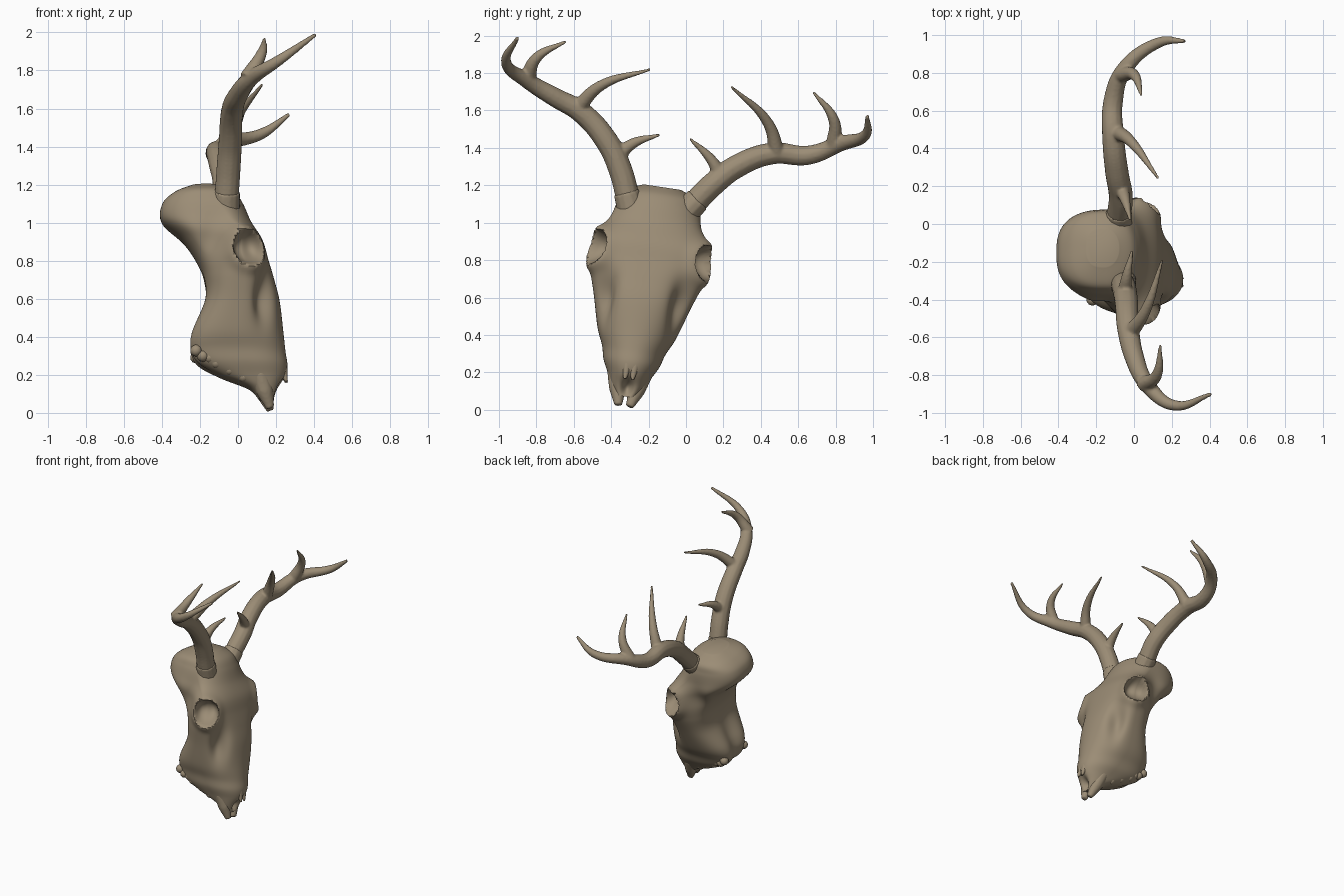
import bpy
import bmesh
import math
from mathutils import Vector

default_cube = bpy.data.objects.get("Cube")
if default_cube:
    bpy.data.objects.remove(default_cube, do_unlink=True)

bone = bpy.data.materials.new("weathered bone")
bone.use_nodes = True
colour = (0.33, 0.265, 0.18, 1)
bone.diffuse_color = colour
bone.node_tree.nodes["Principled BSDF"].inputs["Base Color"].default_value = colour

SIDES = {"right": -1, "left": 1}


def centi(x, y, z):
    """Point given in hundredths of a unit."""
    return Vector((x, y, z)) / 100


def lean(point):
    """Set a point of the upright, symmetric skull into its leaning pose."""
    return Vector((point.x, point.y + 0.175 * point.z - 0.335, point.z - 0.15 * point.y))


def select_only(obj):
    bpy.ops.object.select_all(action="DESELECT")
    obj.select_set(True)
    bpy.context.view_layer.objects.active = obj


def finish(obj):
    """Give an object the bone material and smooth shading."""
    obj.data.materials.clear()
    obj.data.materials.append(bone)
    select_only(obj)
    bpy.ops.object.shade_smooth_by_angle(angle=math.radians(50))


def mesh_object(name, bm):
    bmesh.ops.recalc_face_normals(bm, faces=bm.faces[:])
    mesh = bpy.data.meshes.new(name)
    bm.to_mesh(mesh)
    bm.free()
    obj = bpy.data.objects.new(name, mesh)
    bpy.context.collection.objects.link(obj)
    finish(obj)


def branches(name, *stems):
    """Tapered stems (points, radius, tip radius, taper) grown into one body."""
    curve = bpy.data.curves.new(name, "CURVE")
    curve.dimensions = "3D"
    curve.bevel_depth = 1
    curve.bevel_resolution = 4
    curve.resolution_u = 8
    curve.use_fill_caps = True
    for points, radius, tip, taper in stems:
        spline = curve.splines.new("BEZIER")
        last = len(points) - 1
        spline.bezier_points.add(last)
        for i, (knot, point) in enumerate(zip(spline.bezier_points, points)):
            knot.co = point
            knot.radius = tip + (radius - tip) * (1 - (i / last) ** taper)
            knot.handle_left_type = knot.handle_right_type = "AUTO"
    obj = bpy.data.objects.new(name, curve)
    bpy.context.collection.objects.link(obj)
    select_only(obj)
    bpy.ops.object.convert(target="MESH")
    obj = bpy.context.view_layer.objects.active
    blend = obj.modifiers.new("blend joints", "REMESH")
    blend.mode = "VOXEL"
    blend.voxel_size = 0.008
    relax = obj.modifiers.new("relax", "SMOOTH")
    relax.iterations = 4
    bpy.ops.object.convert(target="MESH")
    finish(bpy.context.view_layer.objects.active)


def smooth_steps(rows, steps):
    """Smooth in-between rows passing through the given rows."""
    result = []
    for i in range(len(rows) - 1):
        before, start = rows[max(i - 1, 0)], rows[i]
        end, after = rows[i + 1], rows[min(i + 2, len(rows) - 1)]
        for k in range(steps):
            t = k / steps
            row = []
            for a, b, c, d in zip(before, start, end, after):
                leave, arrive = (c - a) / 2, (d - b) / 2
                bend = 3 * (c - b) - 2 * leave - arrive
                twist = leave + arrive - 2 * (c - b)
                row.append(b + t * (leave + t * (bend + t * twist)))
            result.append(row)
    return result + [rows[-1]]


def power(value, exponent):
    return math.copysign(abs(value) ** (2 / exponent), value)


# Skull sections in hundredths: height, half width, back x, widest x, front x
SECTIONS = [
    (7, 5, 11, 16, 20),
    (13, 9, 5, 13, 22),
    (19, 12, -11, 8, 25),
    (25, 15, -23, 5, 26),
    (32, 17, -27, 2, 25),
    (41, 21, -26, 0, 24),
    (58, 26, -18, 2, 22),
    (70, 30, -18, 4, 19),
    (80, 33, -22, 6, 16),
    (90, 31, -29, 4, 13),
    (100, 25, -40, -6, 7),
    (109, 22, -40, -12, 3),
    (115, 19, -34, -15, -1),
    (119, 10, -25, -16, -8),
]

# Hollows of the upright skull: centre, spread, push
hollows = [
    (centi(-20, 0, 38), centi(15, 7, 18), centi(5, 0, 1)),   # palate
    (centi(22, 0, 12), centi(5, 3, 5), centi(-5, 0, 0)),     # nose opening
]
sockets = []
for side in SIDES.values():
    hollows += [
        (centi(-13, 28 * side, 86), centi(9, 15, 12), centi(0, -6 * side, 0)),   # temple
        (centi(14, 20 * side, 59), centi(5, 7, 13), centi(-4, -4 * side, 0)),    # cheek groove
    ]
    sockets.append((centi(7, 31 * side, 83), centi(-5, -11 * side, 0)))


def sculpt(point):
    """Press the hollows and the rimmed eye sockets into the skull."""
    moved = point.copy()
    for centre, spread, push in hollows:
        distance = sum(((p - c) / s) ** 2 for p, c, s in zip(point, centre, spread))
        moved += push * math.exp(-distance)
    for centre, push in sockets:
        distance = (point - centre).length / 0.1
        bowl = max(0, 1 - distance ** 2)
        rim = 0.15 * math.exp(-((distance - 1.1) / 0.3) ** 2)
        moved += push * (bowl - rim)
    return moved


# Skull
SEGMENTS = 144
bm = bmesh.new()
rings = []
for height, half, back, wide, front in smooth_steps(SECTIONS, 9):
    ring = []
    for i in range(SEGMENTS):
        angle = math.tau * i / SEGMENTS
        c, s = math.cos(angle), math.sin(angle)
        roundness = 2.1 if c > 0 else 2.7
        reach = front - wide if c > 0 else wide - back
        point = centi(wide + reach * power(c, roundness), half * power(s, roundness), height)
        ring.append(bm.verts.new(lean(sculpt(point))))
    rings.append(ring)
for low, high in zip(rings, rings[1:]):
    for i in range(SEGMENTS):
        bm.faces.new((low[i - 1], low[i], high[i], high[i - 1]))
bm.faces.new(rings[0])
bm.faces.new(rings[-1])
mesh_object("skull", bm)

# Nose bones, forked front jaw and cheek teeth
TEETH = 8
for label, side in SIDES.items():
    nose = [centi(20, 2 * side, 36), centi(23, 2 * side, 25), centi(25.5, 2 * side, 16)]
    branches(f"{label}_nasal_bone", ([lean(p) for p in nose], 0.036, 0.01, 2))
    jaw = [centi(11, 7 * side, 21), centi(14, 5 * side, 11), centi(17, 3 * side, 2)]
    branches(f"{label}_front_jaw", ([lean(p) for p in jaw], 0.055, 0.022, 2))
    bm = bmesh.new()
    for i in range(TEETH):
        t = i / (TEETH - 1)
        place = lean(centi(25 * t - 22, side * (12 - 4 * t), 31 - 12 * t - i % 2))
        tooth = bmesh.ops.create_icosphere(bm, subdivisions=2, radius=0.032)
        bmesh.ops.translate(bm, verts=tooth["verts"], vec=place)
    mesh_object(f"{label}_teeth", bm)


def antler(label, beam, *tines):
    """Bony collar, then the main beam with its tines as one body."""
    beam = [centi(*p) for p in beam]
    along = (beam[1] - beam[0]).normalized()
    collar = [beam[0] - 0.08 * along, beam[0] + 0.035 * along]
    branches(f"{label}_antler_collar", (collar, 0.077, 0.07, 1))
    stems = [([centi(*p) for p in tine], 0.044, 0.008, 1.3) for tine in tines]
    branches(f"{label}_antler", (beam, 0.065, 0.011, 2.6), *stems)


antler(
    "left",
    [(-8, 4, 110), (-7, 15, 121), (-9, 27, 130), (-11, 46, 137), (-11, 65, 136),
     (-5, 82, 142), (13, 96, 147), (27, 97, 157)],
    [(-7, 19, 123), (-5, 14, 133), (-2, 2, 145)],
    [(-10, 49, 136), (-2, 44, 153), (13, 24, 173)],
    [(-7, 79, 141), (0, 79, 155), (4, 68, 170)],
)
antler(
    "right",
    [(-6, -31, 113), (-5, -35, 128), (-4, -42, 143), (-3, -56, 159), (0, -70, 167),
     (7, -85, 176), (21, -96, 185), (41, -90, 199)],
    [(-5, -38, 134), (-4, -29, 142), (-1, -14, 147)],
    [(-3, -59, 160), (6, -46, 173), (15, -19, 182)],
    [(5, -85, 176), (12, -80, 188), (14, -64, 197)],
)
